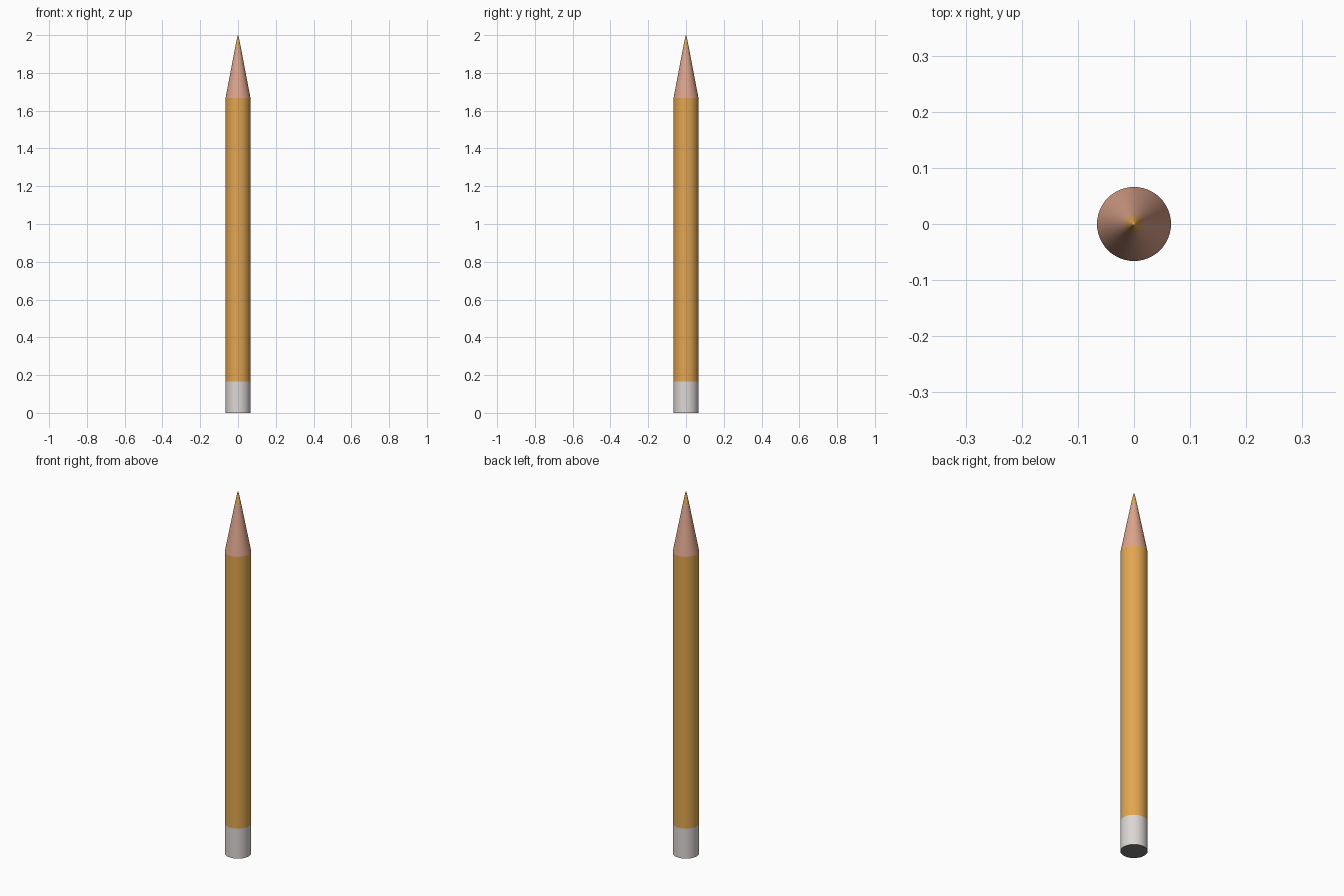
import bpy, bmesh
from math import cos, sin, tau, radians

if "Cube" in bpy.data.objects:
    bpy.data.objects.remove(bpy.data.objects["Cube"])

SIDES = 48
R = 0.066


def material(name, rgb):
    m = bpy.data.materials.new(name)
    m.diffuse_color = (*rgb, 1)
    m.use_nodes = True
    m.node_tree.nodes["Principled BSDF"].inputs["Base Color"].default_value = m.diffuse_color
    return m


def lathe(name, profile, mat, cap_bottom=False):
    """Revolve (radius, z) points about z; radius 0 closes to a point."""
    bm = bmesh.new()
    rings = []
    for r, z in profile:
        if r == 0:
            rings.append([bm.verts.new((0, 0, z))] * SIDES)
        else:
            rings.append([bm.verts.new((r * cos(tau * i / SIDES), r * sin(tau * i / SIDES), z))
                          for i in range(SIDES)])
    for lo, hi in zip(rings, rings[1:]):
        for i in range(SIDES):
            j = (i + 1) % SIDES
            quad = [lo[i], lo[j], hi[j], hi[i]]
            bm.faces.new(list(dict.fromkeys(quad)))
    if cap_bottom:
        bm.faces.new(rings[0][::-1])
    me = bpy.data.meshes.new(name)
    bm.to_mesh(me)
    bm.free()
    me.materials.append(mat)
    ob = bpy.data.objects.new(name, me)
    bpy.context.collection.objects.link(ob)
    bpy.context.view_layer.objects.active = ob
    ob.select_set(True)
    return ob


orange = material("orange paint", (0.76, 0.38, 0.08))
wood = material("bare wood", (0.72, 0.37, 0.26))
pale = material("pale end", (0.72, 0.68, 0.66))
dark = material("dark end face", (0.2, 0.2, 0.2))

# Pale end band with a dark end face
band = lathe("end_band", [(R, 0), (R, 0.165)], pale, cap_bottom=True)
band.data.materials.append(dark)
band.data.polygons[-1].material_index = 1

# Painted barrel
lathe("barrel", [(R, 0.165), (R, 1.667)], orange)

# Sharpened wood and coloured lead point
lathe("wood_cone", [(R, 1.667), (0.016, 1.93)], wood)
lathe("lead_tip", [(0.016, 1.93), (0.009, 1.965), (0.003, 1.993), (0, 2.0)], orange)

bpy.ops.object.shade_smooth_by_angle(angle=radians(30))
